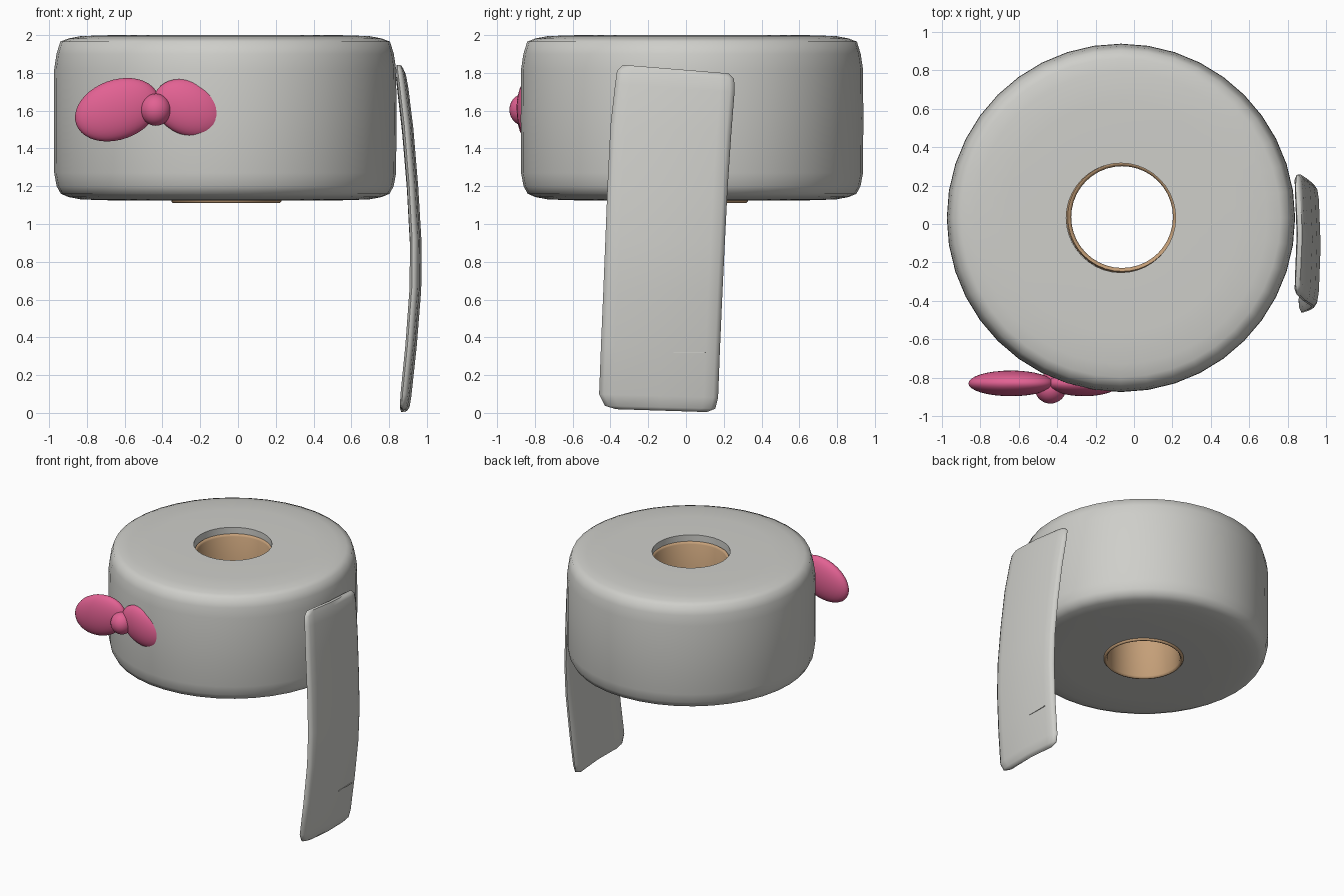
import bpy, bmesh, math
from mathutils import Matrix

if "Cube" in bpy.data.objects:
    bpy.data.objects.remove(bpy.data.objects["Cube"])


def material(name, rgb):
    m = bpy.data.materials.new(name)
    m.diffuse_color = (*rgb, 1)
    m.use_nodes = True
    m.node_tree.nodes["Principled BSDF"].inputs["Base Color"].default_value = m.diffuse_color
    return m


PAPER = material("paper_grey", (0.62, 0.62, 0.59))
CARD = material("cardboard_tan", (0.56, 0.35, 0.19))
PINK = material("bow_pink", (0.76, 0.12, 0.29))


def finish(bm, name, mat, angle=60):
    bmesh.ops.recalc_face_normals(bm, faces=bm.faces)
    me = bpy.data.meshes.new(name)
    bm.to_mesh(me)
    bm.free()
    me.materials.append(mat)
    ob = bpy.data.objects.new(name, me)
    bpy.context.collection.objects.link(ob)
    bpy.context.view_layer.objects.active = ob
    ob.select_set(True)
    bpy.ops.object.shade_smooth_by_angle(angle=math.radians(angle))
    ob.select_set(False)
    return ob


def loft(bm, rings, closed):
    """Bridge rings of points; join last to first, or cap both ends."""
    loops = [[bm.verts.new(p) for p in r] for r in rings]
    n = len(loops[0])
    pairs = list(zip(loops, loops[1:])) + ([(loops[-1], loops[0])] if closed else [])
    for a, b in pairs:
        for i in range(n):
            j = (i + 1) % n
            bm.faces.new((a[i], a[j], b[j], b[i]))
    if not closed:
        bm.faces.new(loops[0])
        bm.faces.new(loops[-1])


def lathe(name, profile, centre, segs, mat):
    bm = bmesh.new()
    cx, cy = centre
    rings = [[(cx + r * math.cos(math.tau * i / segs),
               cy + r * math.sin(math.tau * i / segs), z)
              for i in range(segs)] for r, z in profile]
    loft(bm, rings, True)
    return finish(bm, name, mat)


# Thick paper roll with softened rims and a centre hole
lathe("paper_roll",
      [(0.285, 1.125), (0.60, 1.125), (0.762, 1.13), (0.83, 1.143), (0.87, 1.16),
       (0.892, 1.20), (0.905, 1.27), (0.907, 1.56), (0.905, 1.82), (0.893, 1.90),
       (0.873, 1.965), (0.83, 1.982), (0.762, 1.995), (0.60, 2.0), (0.285, 2.0)],
      (-0.068, 0.032), 40, PAPER)

# Cardboard core, slightly recessed on top and proud below
lathe("cardboard_core",
      [(0.265, 1.125), (0.275, 1.11), (0.283, 1.11), (0.291, 1.12),
       (0.291, 1.93), (0.283, 1.95), (0.275, 1.95), (0.265, 1.935)],
      (-0.062, 0.036), 40, CARD)

# Hanging sheet: z, x centre, y left, y right, half thickness
rows = [(0.012, 0.880, -0.37, 0.11, 0.010), (0.03, 0.882, -0.43, 0.155, 0.020),
        (0.09, 0.888, -0.46, 0.17, 0.024), (0.35, 0.915, -0.45, 0.18, 0.025),
        (0.65, 0.938, -0.437, 0.193, 0.026), (0.90, 0.940, -0.427, 0.205, 0.026),
        (1.20, 0.923, -0.415, 0.22, 0.025), (1.50, 0.898, -0.40, 0.24, 0.025),
        (1.72, 0.872, -0.375, 0.257, 0.024), (1.79, 0.862, -0.365, 0.255, 0.021),
        (1.82, 0.858, -0.335, 0.225, 0.012)]
half = [(0.0, 0.3), (0.04, 0.85), (0.12, 1.0), (0.5, 1.0), (0.88, 1.0), (0.96, 0.85), (1.0, 0.3)]
bm = bmesh.new()
rings = []
for z, x, y0, y1, t in rows:
    ring = []
    for side, pts in ((1, half), (-1, half[::-1])):
        for u, k in pts:
            slant = (0.5 - u) * (0.015 + 0.03 * z / 1.8)
            bow = -0.016 * (2 * u - 1) ** 2 + 0.006
            ring.append((x + bow + side * k * t, y0 + u * (y1 - y0), z + slant))
    rings.append(ring)
loft(bm, rings, False)
finish(bm, "hanging_sheet", PAPER)

# Small crease near the bottom of the sheet
bm = bmesh.new()
bmesh.ops.create_cube(bm, size=1, matrix=Matrix.Translation((0.939, 0.02, 0.32))
                      @ Matrix.Diagonal((0.006, 0.17, 0.006, 1)))
finish(bm, "sheet_crease", PAPER, 30)


def ellipsoid(name, loc, radii, tilt):
    bm = bmesh.new()
    m = (Matrix.Translation(loc) @ Matrix.Rotation(math.radians(tilt), 4, 'Y')
         @ Matrix.Diagonal((*radii, 1)))
    bmesh.ops.create_uvsphere(bm, u_segments=32, v_segments=20, radius=1, matrix=m)
    return finish(bm, name, PINK)


# Bow: two flattened loops and a round knot
ellipsoid("bow_loop_left", (-0.64, -0.83, 1.605), (0.23, 0.067, 0.158), -20)
ellipsoid("bow_loop_right", (-0.26, -0.83, 1.613), (0.195, 0.067, 0.145), 25)
ellipsoid("bow_knot", (-0.435, -0.855, 1.605), (0.082, 0.08, 0.085), 0)
